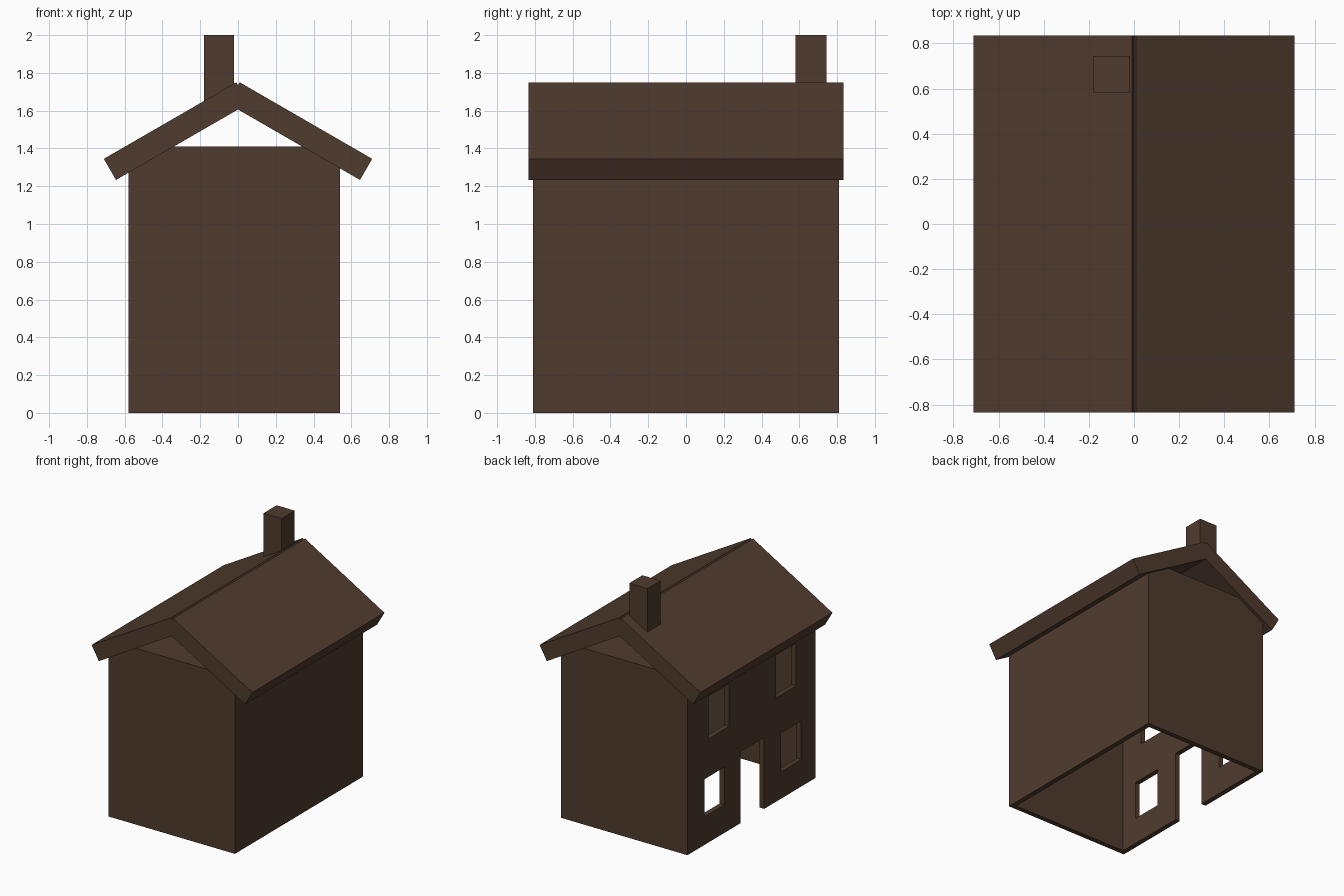
import bpy, bmesh, math
from mathutils import Matrix

if "Cube" in bpy.data.objects:
    bpy.data.objects.remove(bpy.data.objects["Cube"])

brown = bpy.data.materials.new("dark_brown")
brown.diffuse_color = (0.080, 0.044, 0.027, 1)
brown.use_nodes = True
brown.node_tree.nodes["Principled BSDF"].inputs["Base Color"].default_value = brown.diffuse_color


def box(name, lo, hi):
    """Axis-aligned box between two corners."""
    bm = bmesh.new()
    bmesh.ops.create_cube(bm, size=1)
    for v in bm.verts:
        v.co = [(a + b) / 2 + c * (b - a) for a, b, c in zip(lo, hi, v.co)]
    me = bpy.data.meshes.new(name)
    bm.to_mesh(me)
    bm.free()
    me.materials.append(brown)
    ob = bpy.data.objects.new(name, me)
    bpy.context.scene.collection.objects.link(ob)
    return ob


def cut(target, lo, hi):
    """Subtract a box from the target and discard the cutter."""
    cutter = box("cutter", lo, hi)
    cutter.hide_render = True
    mod = target.modifiers.new("cut", 'BOOLEAN')
    mod.operation = 'DIFFERENCE'
    mod.solver = 'EXACT'
    mod.object = cutter
    bpy.context.view_layer.update()
    dg = bpy.context.evaluated_depsgraph_get()
    me = bpy.data.meshes.new_from_object(target.evaluated_get(dg))
    target.modifiers.clear()
    target.data = me
    bpy.data.objects.remove(cutter)


# Hollow walls with a flat ceiling and an open bottom
walls = box("walls", (-0.58, -0.81, 0), (0.54, 0.81, 1.41))
cut(walls, (-0.54, -0.77, -0.2), (0.50, 0.77, 1.37))

# Doorway and four windows in the left wall: y from, y to, z from, z to
openings = [(-0.16, 0.14, -0.2, 0.57),
            (0.345, 0.595, 0.225, 0.525), (-0.627, -0.37, 0.215, 0.525),
            (0.285, 0.545, 0.83, 1.17), (-0.563, -0.31, 0.83, 1.17)]
for y0, y1, z0, z1 in openings:
    cut(walls, (-0.7, y0, z0), (-0.52, y1, z1))

# Two roof slabs sloping 30 degrees, crossing at the ridge
for side, label in ((-1, "left"), (1, "right")):
    x0, x1 = sorted((0, side * 0.81))
    roof = box("roof_" + label, (x0, -0.835, -0.129), (x1, 0.835, 0))
    roof.data.transform(Matrix.Translation((side * 0.009, 0, 1.75))
                        @ Matrix.Rotation(side * math.radians(30), 4, 'Y'))

# Chimney standing on the left slope near the back
box("chimney", (-0.18, 0.58, 1.61), (-0.02, 0.745, 2.0))
